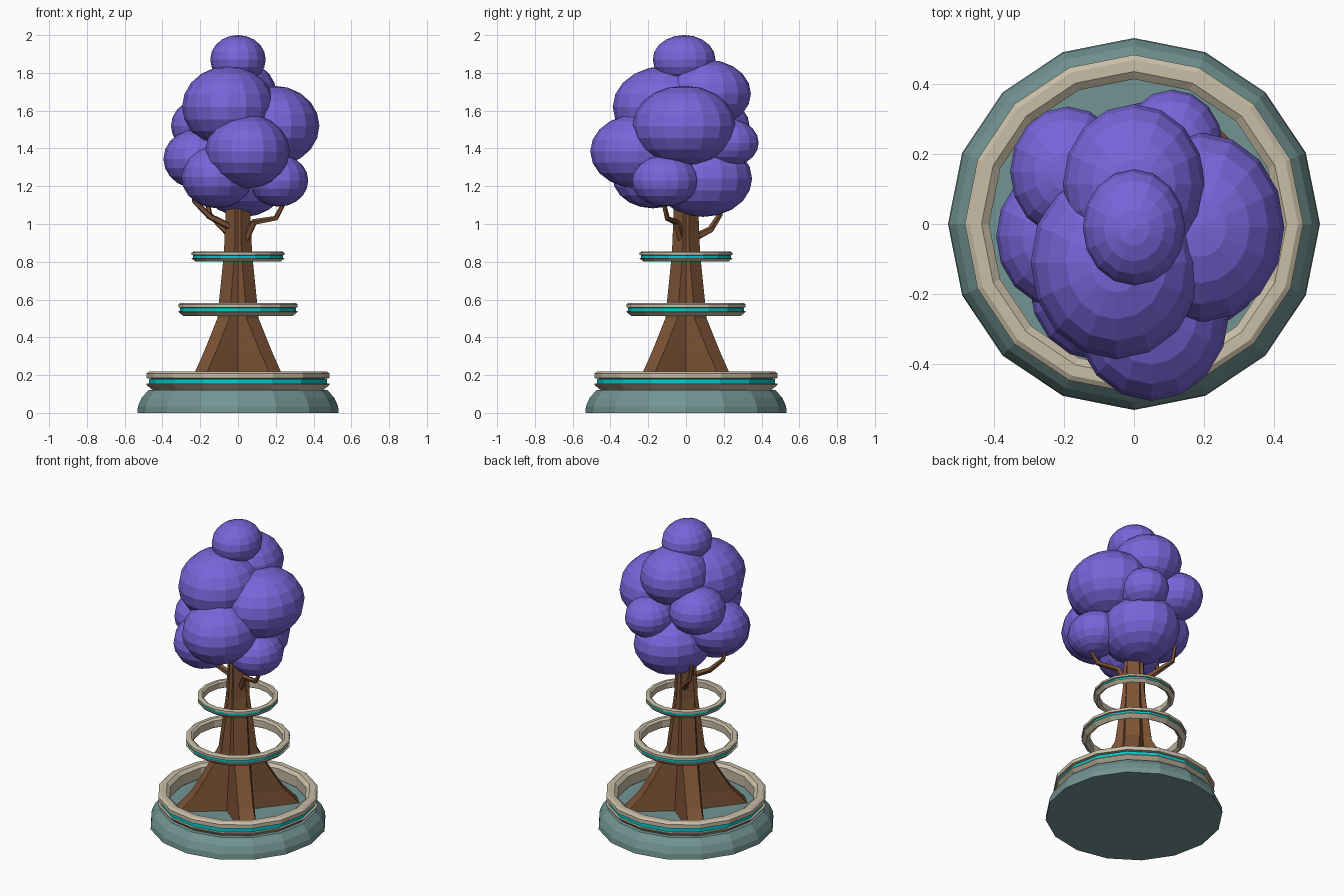
import bpy
import bmesh
import math
from mathutils import Vector

if "Cube" in bpy.data.objects:
    bpy.data.objects.remove(bpy.data.objects["Cube"])


def material(name, rgb):
    m = bpy.data.materials.new(name)
    m.diffuse_color = (*rgb, 1)
    m.use_nodes = True
    m.node_tree.nodes["Principled BSDF"].inputs["Base Color"].default_value = m.diffuse_color
    return m


LEAF = material("leaf_purple", (0.19, 0.13, 0.70))
BARK = material("bark_brown", (0.20, 0.085, 0.035))
STONE = material("stone_cream", (0.58, 0.51, 0.38))
GLOW = material("glow_teal", (0.0, 0.60, 0.60))
MOSS = material("base_green", (0.17, 0.30, 0.29))


def finish(name, bm, mat):
    bmesh.ops.recalc_face_normals(bm, faces=bm.faces)
    me = bpy.data.meshes.new(name)
    bm.to_mesh(me)
    bm.free()
    me.materials.append(mat)
    ob = bpy.data.objects.new(name, me)
    bpy.context.collection.objects.link(ob)
    return ob


def loft(name, loops, mat, closed=False):
    """Skin a list of equal-length point loops; cap the ends unless closed."""
    bm = bmesh.new()
    rows = [[bm.verts.new(p) for p in loop] for loop in loops]
    n = len(rows[0])
    pairs = list(zip(rows, rows[1:]))
    if closed:
        pairs.append((rows[-1], rows[0]))
    for a, b in pairs:
        for i in range(n):
            j = (i + 1) % n
            bm.faces.new((a[i], a[j], b[j], b[i]))
    if not closed:
        bm.faces.new(rows[0])
        bm.faces.new(rows[-1])
    return finish(name, bm, mat)


def lathe(name, profile, mat, closed=False, sides=16):
    loops = [[(r * math.cos(math.tau * i / sides), r * math.sin(math.tau * i / sides), z)
              for i in range(sides)] for r, z in profile]
    return loft(name, loops, mat, closed)


# Mossy base mound
lathe("base", [(0.533, 0), (0.53, 0.035), (0.51, 0.08), (0.475, 0.12), (0.42, 0.125)], MOSS)

# Stone rings with an inset glowing band: same profile at three scales
RING = [(0.445, -0.052), (0.485, -0.018), (0.485, -0.012), (0.455, -0.012), (0.455, 0.013),
        (0.485, 0.017), (0.485, 0.042), (0.47, 0.052), (0.437, 0.052), (0.415, 0.035),
        (0.415, -0.035)]
BAND = [(0.45, -0.012), (0.47, -0.012), (0.47, 0.013), (0.45, 0.013)]
for label, s, zc in (("lower", 1.0, 0.167), ("middle", 0.652, 0.547), ("upper", 0.505, 0.827)):
    lathe(label + "_ring", [(r * s, zc + z * s) for r, z in RING], STONE, True)
    lathe(label + "_glow_band", [(r * s, zc + z * s) for r, z in BAND], GLOW, True)

# Trunk: four diagonal root buttresses (reach, half width) with valleys between
trunk_loops = []
for z, reach, w, valley in ((0.115, 0.375, 0.05, 0.12), (0.22, 0.275, 0.045, 0.11),
                            (0.34, 0.20, 0.045, 0.10), (0.50, 0.11, 0.045, 0.085),
                            (0.85, 0.065, 0.04, 0.062), (1.25, 0.05, 0.032, 0.05)):
    loop = []
    for k in range(4):
        a = k * math.pi / 2
        d = a + math.pi / 4
        c, s = math.cos(d), math.sin(d)
        loop += [(valley * math.cos(a), valley * math.sin(a), z),
                 (reach * c + w * s, reach * s - w * c, z),
                 (reach * c - w * s, reach * s + w * c, z)]
    trunk_loops.append(loop)
loft("trunk", trunk_loops, BARK)


# Branches: bent tapering five-sided tubes
def branch(name, pts, r0, r1):
    pts = [Vector(p) for p in pts]
    loops = []
    for i, p in enumerate(pts):
        t = (pts[min(i + 1, len(pts) - 1)] - pts[max(i - 1, 0)]).normalized()
        u = t.cross(Vector((0.3, 0.9, 0.1))).normalized()
        v = t.cross(u)
        r = r0 + (r1 - r0) * i / (len(pts) - 1)
        loops.append([p + r * (u * math.cos(math.tau * k / 5) + v * math.sin(math.tau * k / 5))
                      for k in range(5)])
    loft(name, loops, BARK)


branch("right_branch", [(0.03, -0.02, 0.90), (0.085, -0.05, 1.01), (0.20, -0.10, 1.03),
                        (0.27, -0.13, 1.16)], 0.022, 0.011)
branch("left_branch", [(-0.03, -0.02, 0.98), (-0.15, -0.04, 1.04), (-0.23, -0.06, 1.12),
                       (-0.24, -0.07, 1.18)], 0.02, 0.011)
branch("back_branch", [(-0.02, 0.03, 0.92), (-0.07, 0.13, 0.97), (-0.15, 0.18, 1.05),
                       (-0.17, 0.18, 1.16)], 0.022, 0.011)

# Foliage: overlapping faceted blobs, all with the same proportions
BLOBS = [(0, -0.01, 1.871, 0.147), (-0.05, -0.11, 1.62, 0.246), (0.19, -0.01, 1.52, 0.241),
         (0.05, -0.255, 1.385, 0.223), (-0.215, -0.035, 1.345, 0.18), (-0.19, 0.15, 1.52, 0.165),
         (0, 0.113, 1.69, 0.204), (0.11, 0.22, 1.43, 0.146), (-0.11, -0.175, 1.25, 0.19),
         (0.215, -0.11, 1.23, 0.157), (0.03, 0.09, 1.24, 0.23)]
for i, (x, y, z, r) in enumerate(BLOBS):
    bm = bmesh.new()
    bmesh.ops.create_uvsphere(bm, u_segments=16, v_segments=10, radius=1)
    bmesh.ops.scale(bm, vec=(r, r * 1.13, r * 0.88), verts=bm.verts)
    bmesh.ops.translate(bm, vec=(x, y, z), verts=bm.verts)
    finish(f"foliage_{i + 1}", bm, LEAF)
